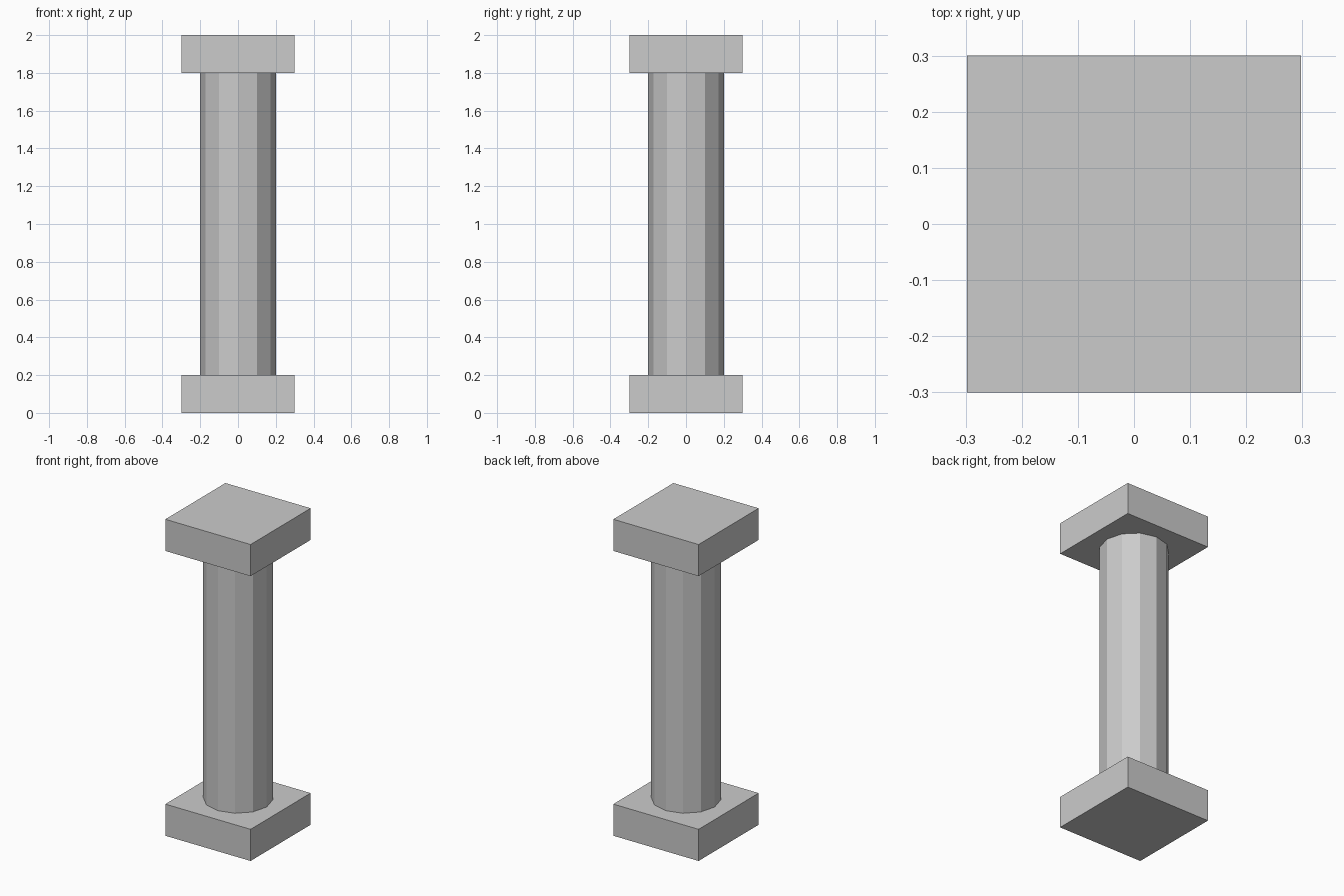
import bpy

if "Cube" in bpy.data.objects:
    bpy.data.objects.remove(bpy.data.objects["Cube"])


def slab(name, z):
    # Square block, 0.2 thick, centred at height z
    bpy.ops.mesh.primitive_cube_add(size=1, location=(0, 0, z))
    ob = bpy.context.object
    ob.name = name
    ob.scale = (0.596, 0.6, 0.2)
    bpy.ops.object.transform_apply(location=False, rotation=False, scale=True)
    return ob


# Base and capital blocks
for name, z in (("base_block", 0.1), ("capital_block", 1.9)):
    slab(name, z)

# Twelve-sided shaft between the blocks
bpy.ops.mesh.primitive_cylinder_add(vertices=12, radius=0.2, depth=1.6,
                                    end_fill_type='NOTHING', location=(0, 0, 1))
bpy.context.object.name = "column_shaft"
